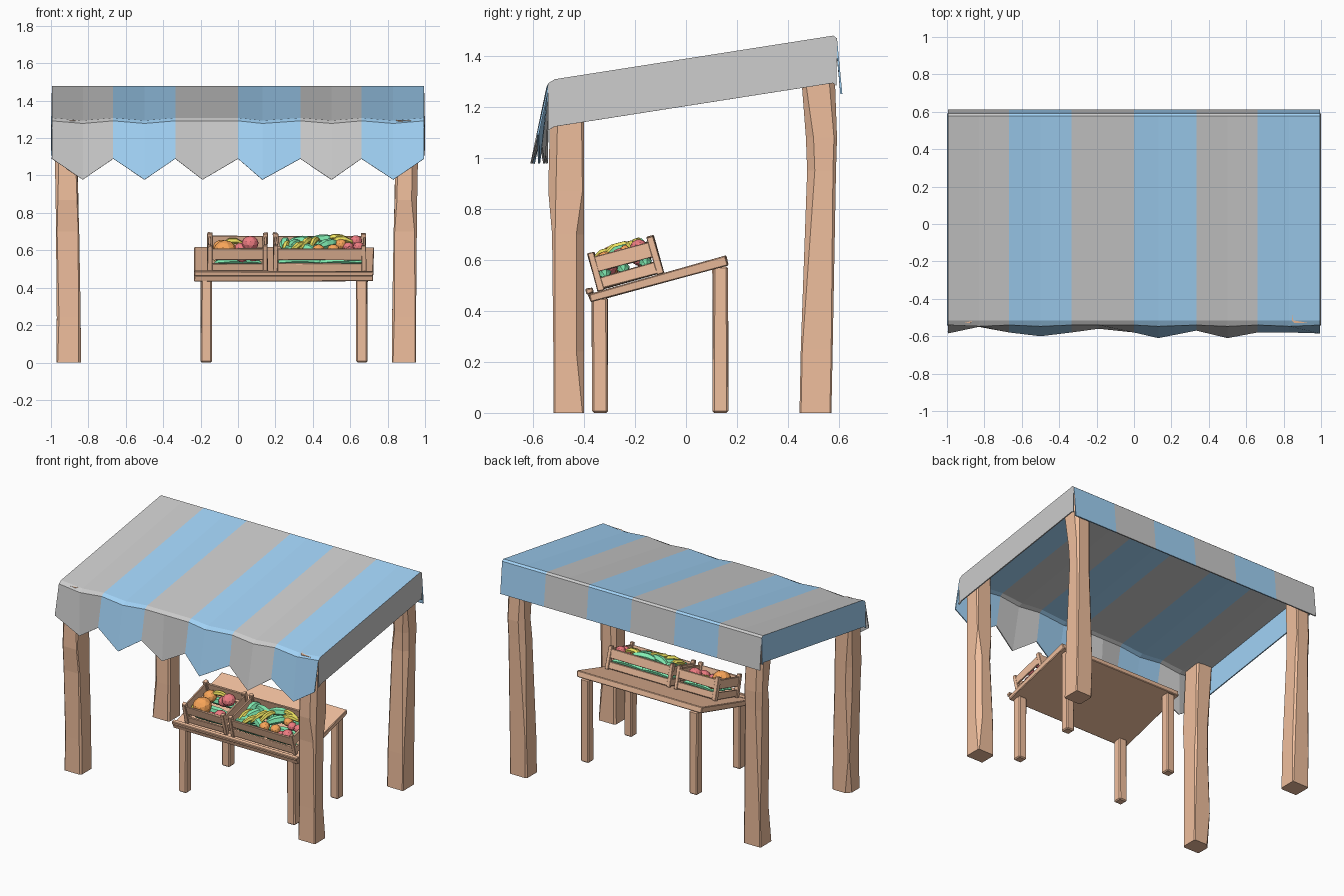
import bpy, bmesh, math, random
from mathutils import Matrix, Vector

if "Cube" in bpy.data.objects:
    bpy.data.objects.remove(bpy.data.objects["Cube"])

random.seed(4)


def material(name, rgb):
    m = bpy.data.materials.new(name)
    m.diffuse_color = (*rgb, 1)
    m.use_nodes = True
    m.node_tree.nodes["Principled BSDF"].inputs["Base Color"].default_value = m.diffuse_color
    return m


WOOD = material("wood", (0.87, 0.52, 0.34))
BLUE = material("blue_cloth", (0.36, 0.65, 0.93))
RED = material("red", (0.85, 0.2, 0.22))
ORANGE = material("orange", (0.95, 0.38, 0.1))
GREEN = material("green", (0.22, 0.85, 0.45))
YELLOW = material("yellow", (0.88, 0.78, 0.12))
GREY = material("grey_cloth", (0.8, 0.8, 0.8))


def finish(name, bm, *mats):
    bmesh.ops.recalc_face_normals(bm, faces=bm.faces)
    me = bpy.data.meshes.new(name)
    bm.to_mesh(me)
    bm.free()
    for m in mats:
        me.materials.append(m)
    ob = bpy.data.objects.new(name, me)
    bpy.context.collection.objects.link(ob)
    return ob


def boxes(name, spans, M=Matrix(), jitter=0.003, bevel=0.004):
    """Slightly irregular wooden boards given as (x0, x1, y0, y1, z0, z1)."""
    bm = bmesh.new()
    for x0, x1, y0, y1, z0, z1 in spans:
        vs = bmesh.ops.create_cube(bm, size=1)["verts"]
        for v in vs:
            p = Vector((x0 if v.co.x < 0 else x1, y0 if v.co.y < 0 else y1, z0 if v.co.z < 0 else z1))
            if p.z > 0 or M != Matrix():
                p += Vector([random.uniform(-jitter, jitter) for _ in range(3)])
            v.co = M @ p
    ob = finish(name, bm, WOOD)
    if bevel:
        mod = ob.modifiers.new("chamfer", "BEVEL")
        mod.width, mod.segments = bevel, 1
    return ob


def loft(bm, rings):
    """Skin a list of closed rings and cap the ends."""
    rs = [[bm.verts.new(p) for p in r] for r in rings]
    n = len(rs[0])
    for a, b in zip(rs, rs[1:]):
        for i in range(n):
            bm.faces.new((a[i], a[(i + 1) % n], b[(i + 1) % n], b[i]))
    bm.faces.new(rs[0][::-1])
    bm.faces.new(rs[-1])


# Canopy: striped sloping sheet with a scalloped front and straight back flap
xs = [-0.995, -.83, -.667, -.5, -.335, -.19, 0, .13, .333, .5, .66, .83, .995]
tip_y = [-.585, -.55, -.58, -.6, -.58, -.56, -.58, -.61, -.57, -.61, -.58, -.58, -.585]
bm = bmesh.new()
cols = []
for i, x in enumerate(xs):
    tip = i % 2 == 1
    dip = 0.014 if tip and i != 5 else 0
    pts = [(.613, 1.25), (.592, 1.468), (.578, 1.479), (-.515, 1.308 - dip),
           (-.54 - dip / 2, 1.292 - dip), (tip_y[i], .978 if tip else 1.09)]
    cols.append([bm.verts.new((x, y, z)) for y, z in pts])
for i in range(12):
    for j in range(5):
        f = bm.faces.new((cols[i][j], cols[i + 1][j], cols[i + 1][j + 1], cols[i][j + 1]))
        f.material_index = (i // 2) % 2
# side flaps: blue on the left, grey on the right
for col, s, mi in ((cols[0], -1, 1), (cols[-1], 1, 0)):
    top = col[1:5]
    low = [bm.verts.new((s * 0.999, v.co.y - .002, v.co.z - .186)) for v in top]
    for k in range(3):
        bm.faces.new((top[k], top[k + 1], low[k + 1], low[k])).material_index = mi
canopy = finish("canopy", bm, GREY, BLUE)
mod = canopy.modifiers.new("cloth", "SOLIDIFY")
mod.thickness, mod.offset = 0.008, -1


# Four rough-hewn posts, cut to the slope of the canopy
def post(name, cx, rings):
    bm = bmesh.new()
    out = []
    for z, dx, y0, y1, hx in rings:
        ring = []
        for sx, sy in ((-1, -1), (1, -1), (1, 1), (-1, 1)):
            c = random.choice((.006, .012, .03))
            y = y0 if sy < 0 else y1
            a = (cx + dx + sx * hx, y - sy * c)
            b = (cx + dx + sx * (hx - c), y)
            for px, py in ((a, b) if sx * sy > 0 else (b, a)):
                ring.append((px, py, 1.295 + .155 * (py + .52) if z > 2 else z))
        out.append(ring)
    loft(bm, out)
    finish(name, bm, WOOD)


for side, s in (("left", -1), ("right", 1)):
    cx = -.905 if s < 0 else .888
    post("front_post_" + side, cx, [(0, 0, -.52, -.40, .065), (.24, 0, -.52, -.40, .064),
         (.7, s * .006, -.525, -.40, .062), (.87, s * .01, -.54, -.40, .06), (9, s * .018, -.53, -.40, .06)])
    post("back_post_" + side, cx, [(0, 0, .445, .57, .065), (.25, 0, .45, .575, .064),
         (.95, s * .01, .475, .588, .06), (1.08, s * .014, .47, .592, .06), (9, s * .02, .442, .578, .06)])

# Display table with a tilted top; T is the frame of the tilted surface
T = Matrix.Translation((0, -.345, .476)) @ Matrix.Rotation(math.radians(15.6), 4, "X")
boxes("table_top", [(-.233, .725, -.04, .52, -.036, 0)], T, .004)
boxes("table_lip", [(-.233, .725, -.046, -.018, 0, .022)], T)
boxes("table_legs", [(x, x + .06, y, y + .062, 0, h) for x in (-.2, .632)
                     for y, h in ((-.368, .45), (.104, .575))], bevel=.007)


# Slatted crates standing on the tilted top
def crate(name, x0, x1):
    d, t, p = .268, .012, .026
    parts = [(x0 + t, x1 - t, t, d - t, .004, .016)]
    for a, b in ((.006, .052), (.074, .135)):
        parts += [(x0 + t, x1 - t, y, y + t, a, b) for y in (.004, d - t - .004)]
        parts += [(x, x + t, .01, d - .01, a, b) for x in (x0 + .004, x1 - t - .004)]
    parts += [(x, x + p, y, y + p, 0, .153) for x in (x0, x1 - p) for y in (0, d - p)]
    boxes(name, parts, T, .003, .002)


crate("small_crate", -.163, .158)
crate("large_crate", .188, .685)


# Produce, placed in the table frame
def fruit(name, mat, spots):
    bm = bmesh.new()
    for x, y, z, r in spots:
        M = T @ Matrix.Translation((x, y, z)) @ Matrix.Rotation(random.random() * 6, 4, "Z") @ Matrix.Diagonal((1, 1, .88, 1))
        bmesh.ops.create_icosphere(bm, subdivisions=2, radius=r, matrix=M)
    finish(name, bm, mat)


def pods(name, mat, spots, r, bend):
    """Curved tapering pods: (x, y, z, heading, length)."""
    bm = bmesh.new()
    for x, y, z, ang, ln in spots:
        M = T @ Matrix.Translation((x, y, z)) @ Matrix.Rotation(math.radians(ang), 4, "Z")
        rings = []
        for u, w in ((-.5, .2), (-.38, .75), (-.12, 1), (.15, 1), (.38, .7), (.5, .2)):
            rings.append([M @ Vector((u * ln, math.cos(k * math.tau / 6) * r * w,
                          math.sin(k * math.tau / 6) * r * w - bend * u * u)) for k in range(6)])
        loft(bm, rings)
    finish(name, bm, mat)


fruit("pumpkins", ORANGE, [(-.07, .085, .105, .062), (-.09, .2, .09, .045)])
fruit("tomatoes", RED, [(.065, .19, .115, .045), (.08, .06, .085, .044), (.015, .2, .08, .038), (.02, .04, .08, .034)])
fruit("oranges", ORANGE, [(.43, .055, .115, .034), (.51, .06, .115, .034), (.55, .15, .12, .032)])
fruit("apples", RED, [(.63, .2, .125, .034), (.6, .06, .1, .036), (.645, .12, .115, .03), (.56, .05, .09, .03), (.59, .13, .11, .03)])
greens = [(x, y, .062, 0, .25) for x in (0,) for y in (.045, .12, .21)]
greens += [(x, y, .062, 0, .25) for x in (.33, .55) for y in (.045, .12, .21)]
greens += [(.28, .06, .115, 25, .15), (.3, .13, .125, 60, .17), (.36, .17, .135, -20, .19),
           (.45, .2, .135, 15, .18), (.36, .08, .12, -30, .15), (.48, .13, .13, 40, .16), (.25, .19, .12, 80, .12)]
pods("cucumbers", GREEN, greens, .026, .06)
pods("bananas", YELLOW, [(.33, .07, .142, 50, .16), (.37, .12, .15, 62, .17), (.41, .13, .15, 70, .15),
     (.53, .2, .148, -12, .17), (.55, .17, .145, 8, .15), (.26, .1, .137, 75, .15),
     (-.115, .07, .1, 80, .13), (-.03, .22, .12, 10, .14)], .017, .12)
